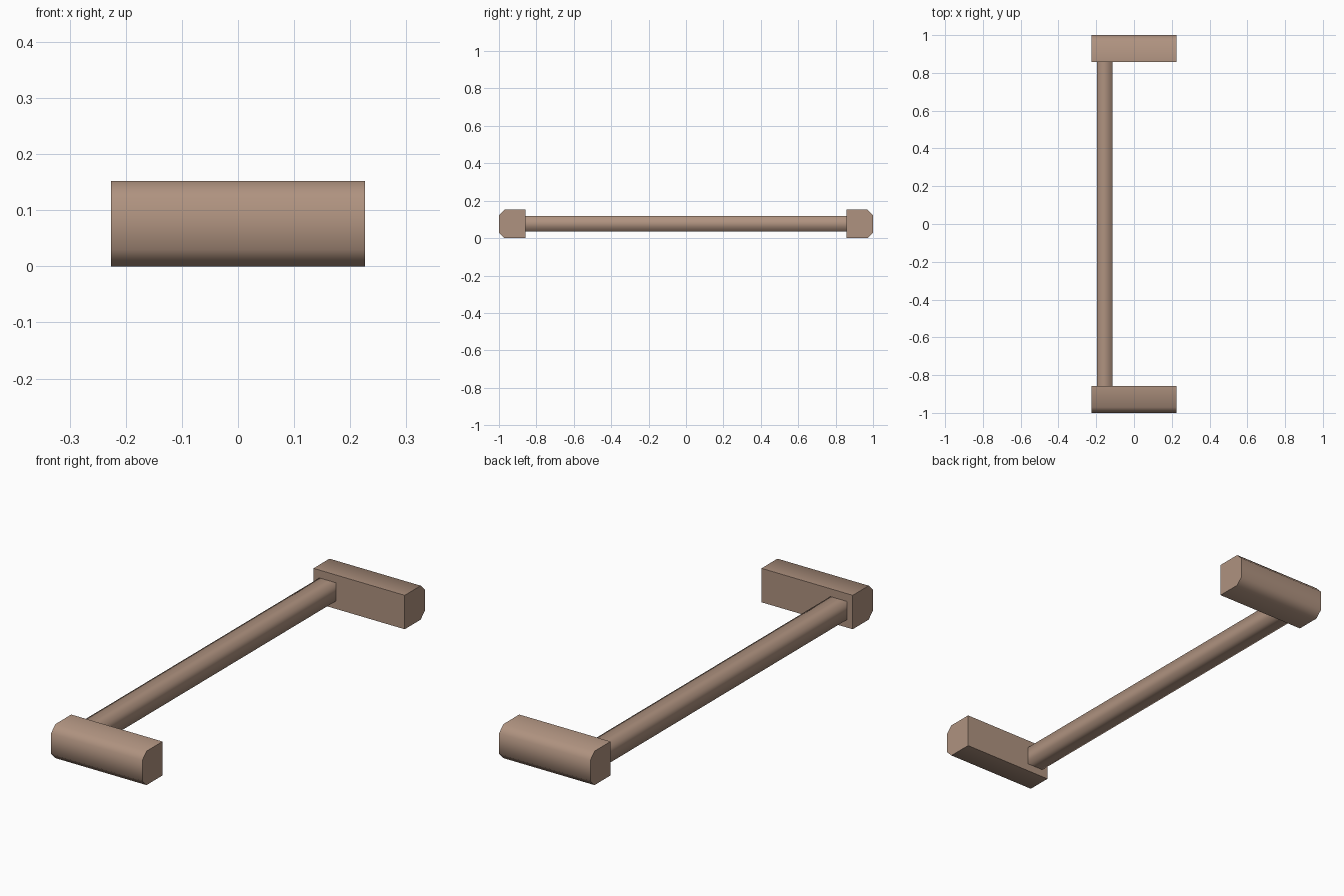
import bpy
import bmesh
from mathutils import Vector

cube = bpy.data.objects.get("Cube")
if cube:
    bpy.data.objects.remove(cube, do_unlink=True)

wood = bpy.data.materials.new("warm_brown")
wood.use_nodes = True
wood.diffuse_color = (0.43, 0.29, 0.215, 1)
wood.node_tree.nodes["Principled BSDF"].inputs["Base Color"].default_value = wood.diffuse_color


def prism(name, profile, sweep, smooth_limit):
    """Extrude a closed profile; side edges under the limit (radians) stay smooth."""
    bm = bmesh.new()
    start = bm.faces.new([bm.verts.new(p) for p in profile])
    result = bmesh.ops.extrude_face_region(bm, geom=[start], use_keep_orig=True)
    verts = [v for v in result["geom"] if isinstance(v, bmesh.types.BMVert)]
    bmesh.ops.translate(bm, verts=verts, vec=sweep)
    bmesh.ops.recalc_face_normals(bm, faces=bm.faces)
    axis = Vector(sweep).normalized()
    for face in bm.faces:
        face.smooth = abs(face.normal.dot(axis)) < 0.5
    for edge in bm.edges:
        is_rim = any(not f.smooth for f in edge.link_faces)
        edge.smooth = not is_rim and edge.calc_face_angle() < smooth_limit
    mesh = bpy.data.meshes.new(name)
    bm.to_mesh(mesh)
    bm.free()
    mesh.materials.append(wood)
    obj = bpy.data.objects.new(name, mesh)
    bpy.context.collection.objects.link(obj)
    return obj


# End blocks: chamfered along both outer edges
half_width, height, inner, outer, chamfer = 0.226, 0.152, 0.857, 1.0, 0.03
section = [(inner, 0), (outer - chamfer, 0), (outer, chamfer),
           (outer, height - chamfer), (outer - chamfer, height), (inner, height)]
for side, name in ((-1, "front_end_block"), (1, "back_end_block")):
    prism(name, [(-half_width, side * y, z) for y, z in section],
          (2 * half_width, 0, 0), 1.0)

# Square connecting bar, softly shaded around its sides
bar_x, bar_z, half, reach = -0.156, 0.076, 0.041, inner + 0.002
corners = [(-half, -half), (half, -half), (half, half), (-half, half)]
prism("connecting_bar", [(bar_x + x, -reach, bar_z + z) for x, z in corners],
      (0, 2 * reach, 0), 2.0)
